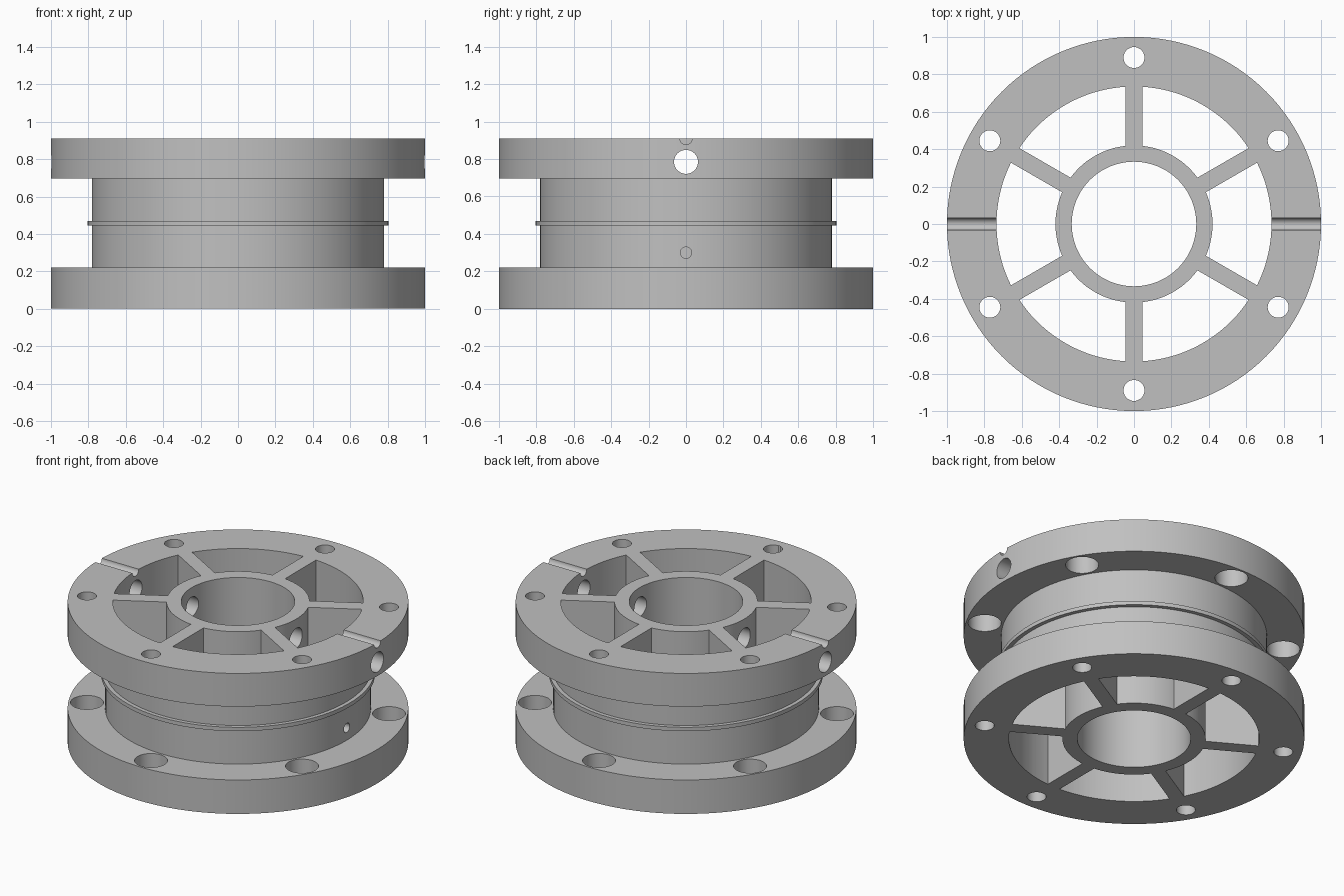
import bpy
import bmesh
from math import asin, cos, sin, pi, radians
from mathutils import Matrix

if "Cube" in bpy.data.objects:
    bpy.data.objects.remove(bpy.data.objects["Cube"], do_unlink=True)

HEIGHT = 0.91
BORE, HUB, INNER, DRUM, RIB = 0.333, 0.42, 0.735, 0.78, 0.805
LOW, HIGH = 0.22, 0.695
SPOKE_HALF = 0.045
BOLT_CIRCLE = 0.89
BOLT_ANGLES = [radians(30 + 60 * i) for i in range(6)]

grey = bpy.data.materials.new("plain grey")
grey.use_nodes = True
colour = (0.53, 0.53, 0.53, 1)
grey.diffuse_color = colour
grey.node_tree.nodes["Principled BSDF"].inputs["Base Color"].default_value = colour


def finish(bm, name):
    bmesh.ops.recalc_face_normals(bm, faces=bm.faces)
    mesh = bpy.data.meshes.new(name)
    bm.to_mesh(mesh)
    bm.free()
    mesh.materials.append(grey)
    obj = bpy.data.objects.new(name, mesh)
    bpy.context.collection.objects.link(obj)
    return obj


def lathe(name, profile, steps=128):
    """Revolve a closed (radius, z) profile about the z axis."""
    bm = bmesh.new()
    rings = []
    for i in range(steps):
        a = 2 * pi * i / steps
        rings.append([bm.verts.new((r * cos(a), r * sin(a), z)) for r, z in profile])
    n = len(profile)
    for i in range(steps):
        here, there = rings[i], rings[(i + 1) % steps]
        for j in range(n):
            k = (j + 1) % n
            bm.faces.new((here[j], there[j], there[k], here[k]))
    return finish(bm, name)


def add_rod(bm, radius, start, end, centre, axis="Z", segments=32):
    """Add a cylinder along z or x, between start and end on that axis."""
    mid = (start + end) / 2
    if axis == "Z":
        place = Matrix.Translation((centre[0], centre[1], mid))
    else:
        place = Matrix.Translation((mid, centre[0], centre[1])) @ Matrix.Rotation(pi / 2, 4, "Y")
    bmesh.ops.create_cone(bm, cap_ends=True, segments=segments, radius1=radius,
                          radius2=radius, depth=end - start, matrix=place)


def add_pocket(bm, centre_angle, steps=20):
    """Add a prism between two spokes, bounded by the hub and the drum."""
    outline = []
    for r, direction in ((HUB, 1), (INNER, -1)):
        half = pi / 6 - asin(SPOKE_HALF / r)
        for i in range(steps + 1):
            a = centre_angle + direction * half * (2 * i / steps - 1)
            outline.append((r * cos(a), r * sin(a)))
    low = [bm.verts.new((x, y, -0.1)) for x, y in outline]
    high = [bm.verts.new((x, y, HEIGHT + 0.1)) for x, y in outline]
    bm.faces.new(low)
    bm.faces.new(high)
    for i in range(len(low)):
        k = (i + 1) % len(low)
        bm.faces.new((low[i], low[k], high[k], high[i]))


def cut(body, bm, name):
    cutter = finish(bm, name)
    cutter.hide_render = True
    mod = body.modifiers.new(name, "BOOLEAN")
    mod.operation = "DIFFERENCE"
    mod.solver = "EXACT"
    mod.object = cutter
    bpy.context.view_layer.objects.active = body
    bpy.ops.object.modifier_apply(modifier=mod.name)
    bpy.data.objects.remove(cutter, do_unlink=True)


# Spool body: two flanges, drum with a thin middle rib, and central bore
body = lathe("spool_body", [
    (BORE, 0), (1, 0), (1, LOW), (DRUM, LOW),
    (DRUM, 0.445), (RIB, 0.445), (RIB, 0.47), (DRUM, 0.47),
    (DRUM, HIGH), (1, HIGH), (1, HEIGHT), (BORE, HEIGHT),
])

# Open pockets that leave the hub and six spokes
pockets = bmesh.new()
for i in range(6):
    add_pocket(pockets, i * pi / 3)
cut(body, pockets, "spoke_pockets")

# Bolt holes through both flanges, kept clear of the space between them
bolts = bmesh.new()
counterbores = bmesh.new()
for a in BOLT_ANGLES:
    spot = (BOLT_CIRCLE * cos(a), BOLT_CIRCLE * sin(a))
    add_rod(bolts, 0.056, -0.1, HEIGHT + 0.1, spot)
    add_rod(counterbores, 0.097, 0.1, LOW + 0.08, spot, segments=40)
    add_rod(counterbores, 0.097, HIGH - 0.08, HEIGHT - 0.1, spot, segments=40)
cut(body, bolts, "bolt_holes")
cut(body, counterbores, "bolt_counterbores")

# Cross hole through the upper flange and hub, with a small hole in the drum
cross = bmesh.new()
add_rod(cross, 0.064, -1.1, 1.1, (0, 0.785), "X", 40)
add_rod(cross, 0.03, 0.6, 0.9, (0, 0.3), "X")
cut(body, cross, "cross_holes")

# Half-round marker grooves on the top face
grooves = bmesh.new()
for start, end in ((-1.1, -0.6), (0.6, 1.1)):
    add_rod(grooves, 0.033, start, end, (0, HEIGHT), "X")
cut(body, grooves, "top_grooves")

bpy.ops.object.select_all(action="DESELECT")
body.select_set(True)
bpy.context.view_layer.objects.active = body
bpy.ops.object.shade_smooth_by_angle(angle=radians(30))
